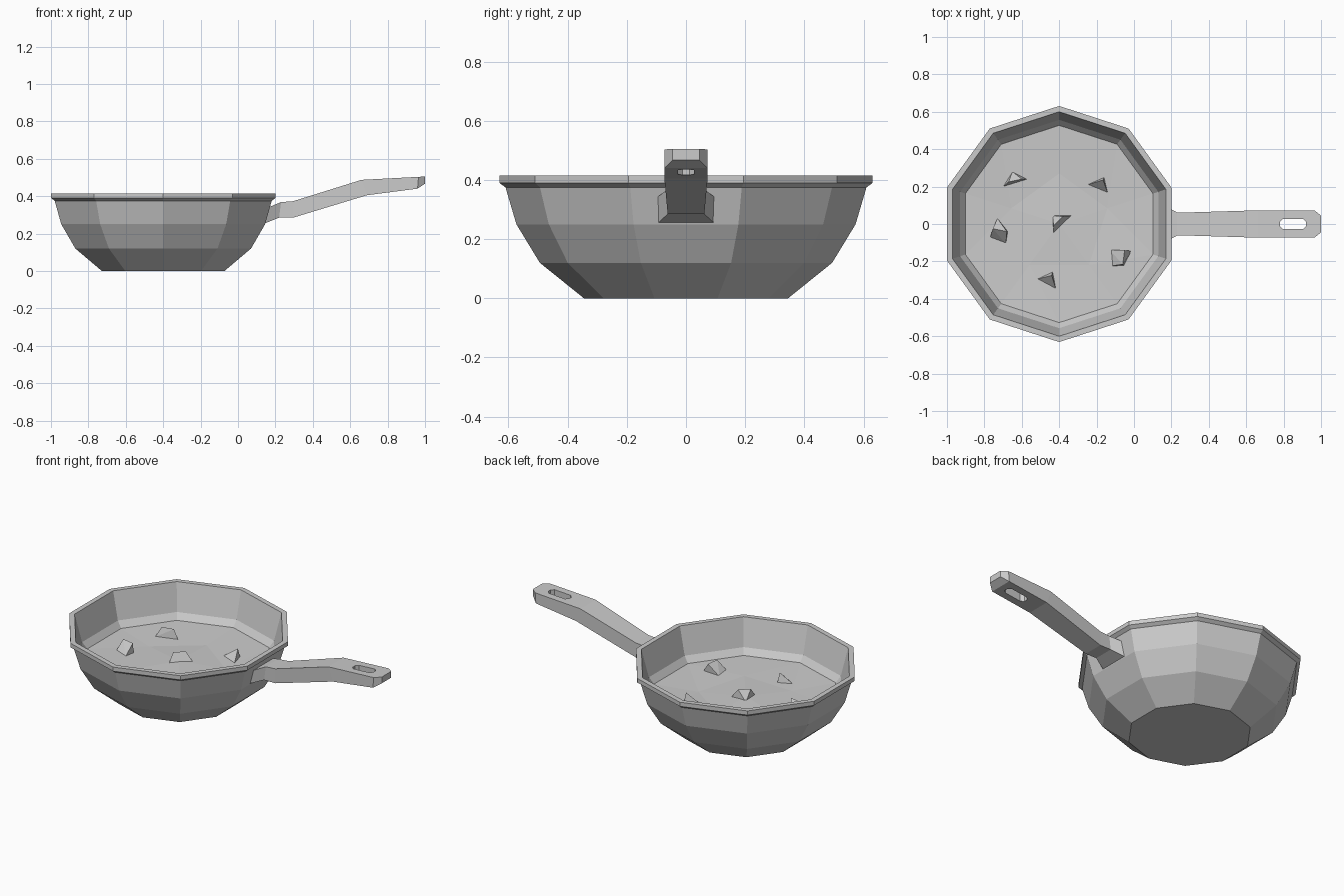
import bpy, bmesh, math, random
from mathutils import Vector

old = bpy.data.objects.get("Cube")
if old:
    bpy.data.objects.remove(old, do_unlink=True)

SIDES = 10
CENTRE_X = -0.4
random.seed(4)

grey = bpy.data.materials.new("plain grey")
grey.use_nodes = True
GREY = (0.6, 0.6, 0.6, 1)
grey.diffuse_color = GREY
grey.node_tree.nodes["Principled BSDF"].inputs["Base Color"].default_value = GREY


def finish(name, bm):
    bmesh.ops.recalc_face_normals(bm, faces=bm.faces)
    mesh = bpy.data.meshes.new(name)
    bm.to_mesh(mesh)
    bm.free()
    mesh.materials.append(grey)
    obj = bpy.data.objects.new(name, mesh)
    bpy.context.collection.objects.link(obj)
    return obj


def loft(bm, rings):
    """Join equal rings of points with quads and close both ends."""
    loops = [[bm.verts.new(p) for p in ring] for ring in rings]
    n = len(loops[0])
    for a, b in zip(loops, loops[1:]):
        for i in range(n):
            j = (i + 1) % n
            bm.faces.new((a[i], a[j], b[j], b[i]))
    bm.faces.new(loops[0][::-1])
    bm.faces.new(loops[-1])


def ring(radius, z, count=SIDES):
    return [Vector((CENTRE_X + radius * math.sin(math.tau * i / count),
                    radius * math.cos(math.tau * i / count), z)) for i in range(count)]


# Bowl: outside, rim, inside and floor
profile = [(0.345, 0), (0.494, 0.12), (0.573, 0.25), (0.61, 0.375),
           (0.631, 0.39), (0.631, 0.415), (0.60, 0.415),
           (0.557, 0.25), (0.46, 0.13), (0.33, 0.03)]
bm = bmesh.new()
loft(bm, [ring(r, z) for r, z in profile])
finish("bowl", bm)

# Food surface: a slightly uneven faceted sheet
bm = bmesh.new()
edge = [bm.verts.new(p) for p in ring(0.53, 0.213)]
mid = [bm.verts.new(p) for p in ring(0.27, 0.21, SIDES // 2)]
for v in mid:
    v.co.z += random.uniform(-0.012, 0.014)
hub = bm.verts.new((CENTRE_X, 0, 0.212))
for i in range(SIDES // 2):
    a, b = mid[i], mid[(i + 1) % len(mid)]
    e = [edge[(2 * i + k) % SIDES] for k in range(3)]
    for tri in ((hub, a, b), (a, e[0], e[1]), (a, e[1], b), (b, e[1], e[2])):
        bm.faces.new(tri)
food = finish("food_surface", bm)
if food.data.polygons[0].normal.z < 0:
    food.data.flip_normals()


# Food chunks: corners of blocks poking out of the surface
def chunk(name, low, high):
    bm = bmesh.new()
    for x, y in low:
        bm.verts.new((x, y, 0.2))
    for x, y in high:
        bm.verts.new((x, y, 0.26))
    for x, y in low:
        bm.verts.new((x, y, 0.18))
    bmesh.ops.convex_hull(bm, input=bm.verts[:])
    finish(name, bm)


chunk("chunk_back_left", [(-0.7, 0.2), (-0.65, 0.28), (-0.57, 0.24)], [(-0.67, 0.225), (-0.6, 0.24)])
chunk("chunk_back_right", [(-0.25, 0.21), (-0.16, 0.25), (-0.14, 0.165)], [(-0.165, 0.235)])
chunk("chunk_middle", [(-0.435, 0.045), (-0.33, 0.045), (-0.43, -0.055)], [(-0.38, 0.04), (-0.43, -0.01)])
chunk("chunk_left", [(-0.73, 0.03), (-0.675, -0.04), (-0.685, -0.105), (-0.77, -0.075)],
      [(-0.755, -0.025), (-0.68, -0.04)])
chunk("chunk_right", [(-0.13, -0.14), (-0.013, -0.145), (-0.055, -0.225), (-0.125, -0.225)],
      [(-0.05, -0.14), (-0.06, -0.215)])
chunk("chunk_front", [(-0.52, -0.295), (-0.435, -0.255), (-0.415, -0.355)], [(-0.44, -0.275)])

# Handle: bottom x, top x, bottom z, top z, half width
stations = [(0.14, 0.17, 0.253, 0.343, 0.095), (0.22, 0.23, 0.285, 0.368, 0.062),
            (0.295, 0.295, 0.285, 0.373, 0.062), (0.69, 0.66, 0.405, 0.487, 0.073),
            (0.96, 0.965, 0.44, 0.503, 0.073), (1.0, 1.0, 0.467, 0.505, 0.045)]
bm = bmesh.new()
loft(bm, [[(xb, -w, zb), (xb, w, zb), (xt, w, zt), (xt, -w, zt)]
          for xb, xt, zb, zt, w in stations])
handle = finish("handle", bm)

# Hanging slot cut through the handle
slot = []
for end in (1, -1):
    for k in range(4):
        t = math.radians(-67.5 + 45 * k)
        slot.append((0.85 + end * (0.042 + 0.03 * math.cos(t)), end * 0.03 * math.sin(t)))
bm = bmesh.new()
loft(bm, [[(x, y, z) for x, y in slot] for z in (0.3, 0.6)])
cutter = finish("slot_cutter", bm)
cutter.hide_render = True
cutter.hide_viewport = True
cut = handle.modifiers.new("slot", "BOOLEAN")
cut.operation = "DIFFERENCE"
cut.solver = "EXACT"
cut.object = cutter
